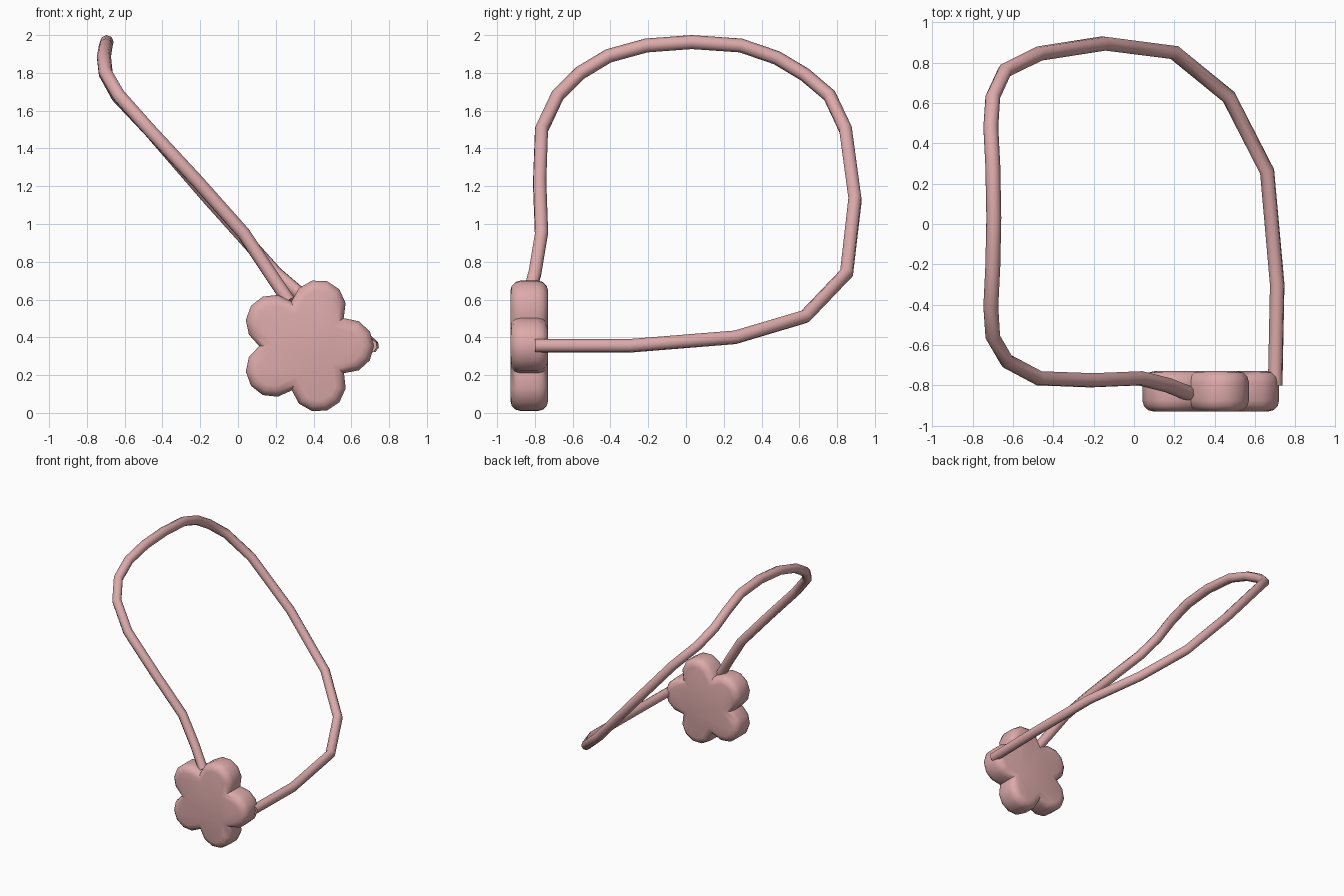
import bpy, bmesh, math

if "Cube" in bpy.data.objects:
    bpy.data.objects.remove(bpy.data.objects["Cube"])

pink = bpy.data.materials.new("pink")
pink.diffuse_color = (0.72, 0.40, 0.40, 1)
pink.use_nodes = True
pink.node_tree.nodes["Principled BSDF"].inputs["Base Color"].default_value = pink.diffuse_color


def finish(obj, angle):
    obj.data.materials.clear()
    obj.data.materials.append(pink)
    bpy.ops.object.select_all(action='DESELECT')
    obj.select_set(True)
    bpy.context.view_layer.objects.active = obj
    bpy.ops.object.convert(target='MESH')
    bpy.ops.object.shade_smooth_by_angle(angle=math.radians(angle))


# Flower charm: five arcs around a centre, extruded and with rounded rims
CX, CY, CZ = 0.36, -0.83, 0.355
DIST, PETAL, HALF, STEPS = 0.215, 0.145, 0.1, 6
sweep = math.radians(95.5)
outline = []
for k in range(5):
    a = math.radians(72 * k)
    for i in range(STEPS + (0)):
        b = a - sweep + 2 * sweep * i / STEPS
        outline.append((CX + DIST * math.cos(a) + PETAL * math.cos(b),
                        CZ + DIST * math.sin(a) + PETAL * math.sin(b)))
bm = bmesh.new()
front = bm.faces.new([bm.verts.new((x, CY - HALF, z)) for x, z in outline])
back = bmesh.ops.extrude_face_region(bm, geom=[front], use_keep_orig=True)["geom"]
for v in (g for g in back if isinstance(g, bmesh.types.BMVert)):
    v.co.y = CY + HALF
bmesh.ops.recalc_face_normals(bm, faces=bm.faces)
rims = [e for e in bm.edges if abs(e.verts[0].co.y - e.verts[1].co.y) < 1e-4]
bmesh.ops.bevel(bm, geom=rims, offset=0.055, offset_type='OFFSET', segments=3,
                profile=0.5, affect='EDGES', clamp_overlap=False)
mesh = bpy.data.meshes.new("flower_charm")
bm.to_mesh(mesh)
bm.free()
flower = bpy.data.objects.new("flower_charm", mesh)
bpy.context.collection.objects.link(flower)
finish(flower, 50)

# Cord: one open loop from the upper notch round to the right petal
path = [(0.27, -0.84, 0.59), (0.17, -0.80, 0.74), (0.03, -0.765, 0.95),
        (-0.21, -0.775, 1.22), (-0.47, -0.765, 1.50), (-0.63, -0.68, 1.68),
        (-0.70, -0.56, 1.80), (-0.71, -0.41, 1.89), (-0.70, -0.21, 1.945),
        (-0.695, 0.03, 1.963), (-0.70, 0.29, 1.945), (-0.71, 0.48, 1.88),
        (-0.70, 0.63, 1.79), (-0.64, 0.76, 1.68), (-0.47, 0.845, 1.50),
        (-0.15, 0.895, 1.13), (0.20, 0.85, 0.74), (0.47, 0.63, 0.51),
        (0.66, 0.26, 0.40), (0.71, -0.30, 0.355), (0.70, -0.80, 0.355)]
curve = bpy.data.curves.new("cord_loop", 'CURVE')
curve.dimensions = '3D'
curve.bevel_depth = 0.037
curve.bevel_resolution = 2
curve.use_fill_caps = True
spline = curve.splines.new('POLY')
spline.points.add(len(path) - 1)
for p, co in zip(spline.points, path):
    p.co = (*co, 1)
cord = bpy.data.objects.new("cord_loop", curve)
bpy.context.collection.objects.link(cord)
finish(cord, 50)
